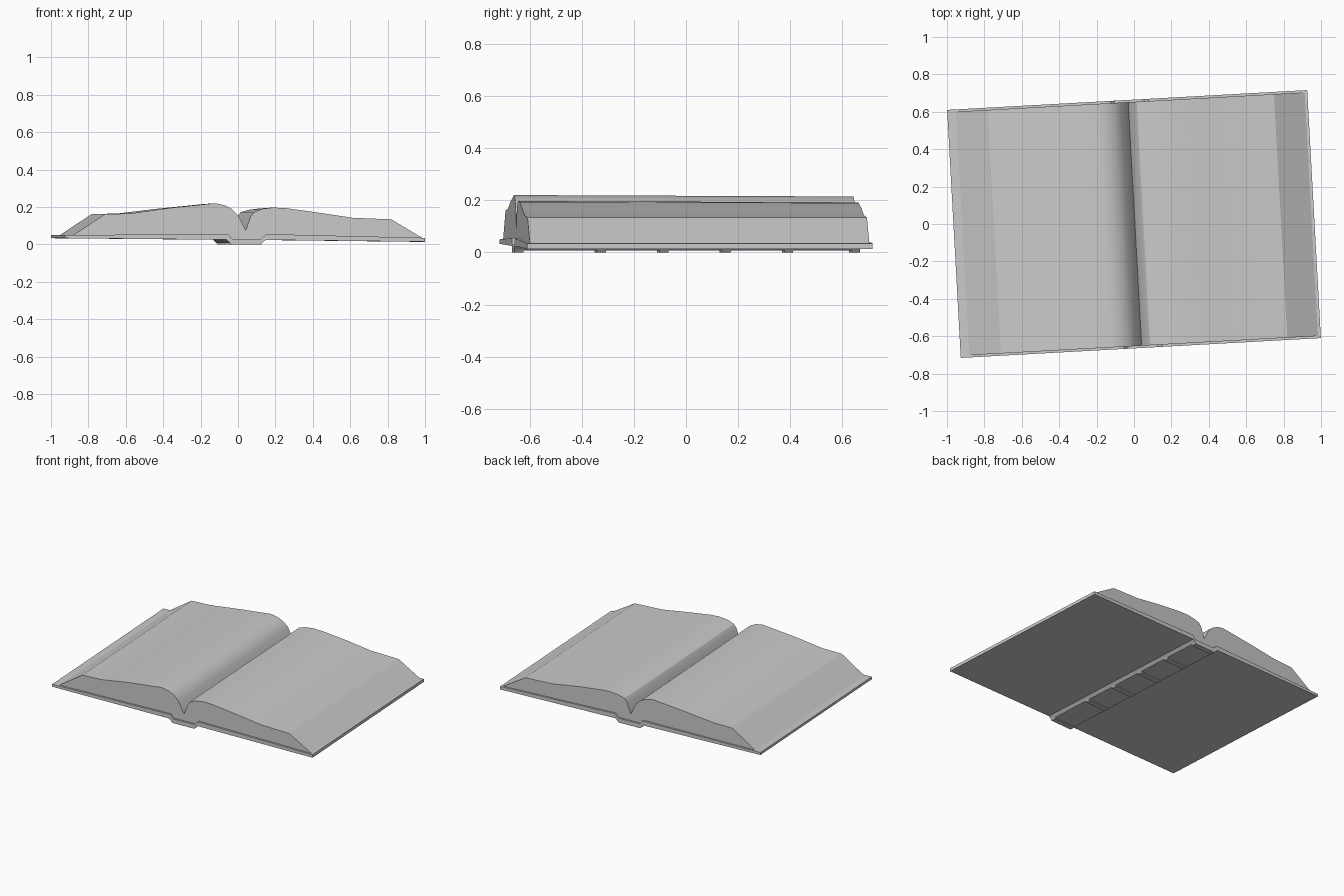
import bpy, bmesh
from math import radians
from mathutils import Matrix

if "Cube" in bpy.data.objects:
    bpy.data.objects.remove(bpy.data.objects["Cube"])

TURN = Matrix.Rotation(radians(3.15), 4, 'Z')   # book lies slightly turned


def extrude_profile(name, pts, y0, y1, back_scale=1.0):
    """Solid from an x-z profile swept along y, then turned with the book."""
    bm = bmesh.new()
    face = bm.faces.new([bm.verts.new((x, y0, z)) for x, z in pts])
    ext = bmesh.ops.extrude_face_region(bm, geom=[face], use_keep_orig=True)
    for v in [g for g in ext["geom"] if isinstance(g, bmesh.types.BMVert)]:
        v.co.y = y1
        if v.co.z > 0.18:
            v.co.z *= back_scale
    bmesh.ops.recalc_face_normals(bm, faces=bm.faces)
    bm.transform(TURN)
    me = bpy.data.meshes.new(name)
    bm.to_mesh(me)
    bm.free()
    ob = bpy.data.objects.new(name, me)
    bpy.context.collection.objects.link(ob)
    bpy.ops.object.select_all(action='DESELECT')
    ob.select_set(True)
    bpy.context.view_layer.objects.active = ob
    bpy.ops.object.shade_smooth_by_angle(angle=radians(25))
    return ob


# Cover: two boards joined by a dropped spine
cover_top = [(-0.964, 0.050), (-0.090, 0.055), (-0.068, 0.030),
             (0.090, 0.030), (0.115, 0.055), (0.964, 0.035)]
cover_bottom = [(0.964, 0.014), (0.112, 0.024), (0.092, 0.007),
                (-0.078, 0.007), (-0.098, 0.025), (-0.964, 0.033)]
extrude_profile("cover", cover_top + cover_bottom, -0.664, 0.664)

# Page block: both halves with sloped fore edges and a deep gutter
pages_top = [(-0.918, 0.050), (-0.748, 0.162), (-0.610, 0.165), (-0.400, 0.195),
             (-0.160, 0.220), (-0.110, 0.210), (-0.070, 0.190), (-0.035, 0.155),
             (0.005, 0.075), (0.032, 0.150), (0.050, 0.172), (0.090, 0.189),
             (0.150, 0.197), (0.220, 0.194), (0.400, 0.169), (0.580, 0.142),
             (0.785, 0.134), (0.950, 0.035)]
pages_bottom = list(reversed(cover_top[1:5]))
extrude_profile("page_block", pages_top + pages_bottom, -0.652, 0.652, 0.975)

# Raised bands across the underside of the spine
band = [(-0.085, 0.012), (-0.074, 0.0), (0.088, 0.0), (0.099, 0.014)]
for i, y in enumerate((-0.647, -0.33, -0.09, 0.15, 0.39, 0.647)):
    extrude_profile(f"spine_band_{i + 1}", band, y - 0.017, y + 0.017)
